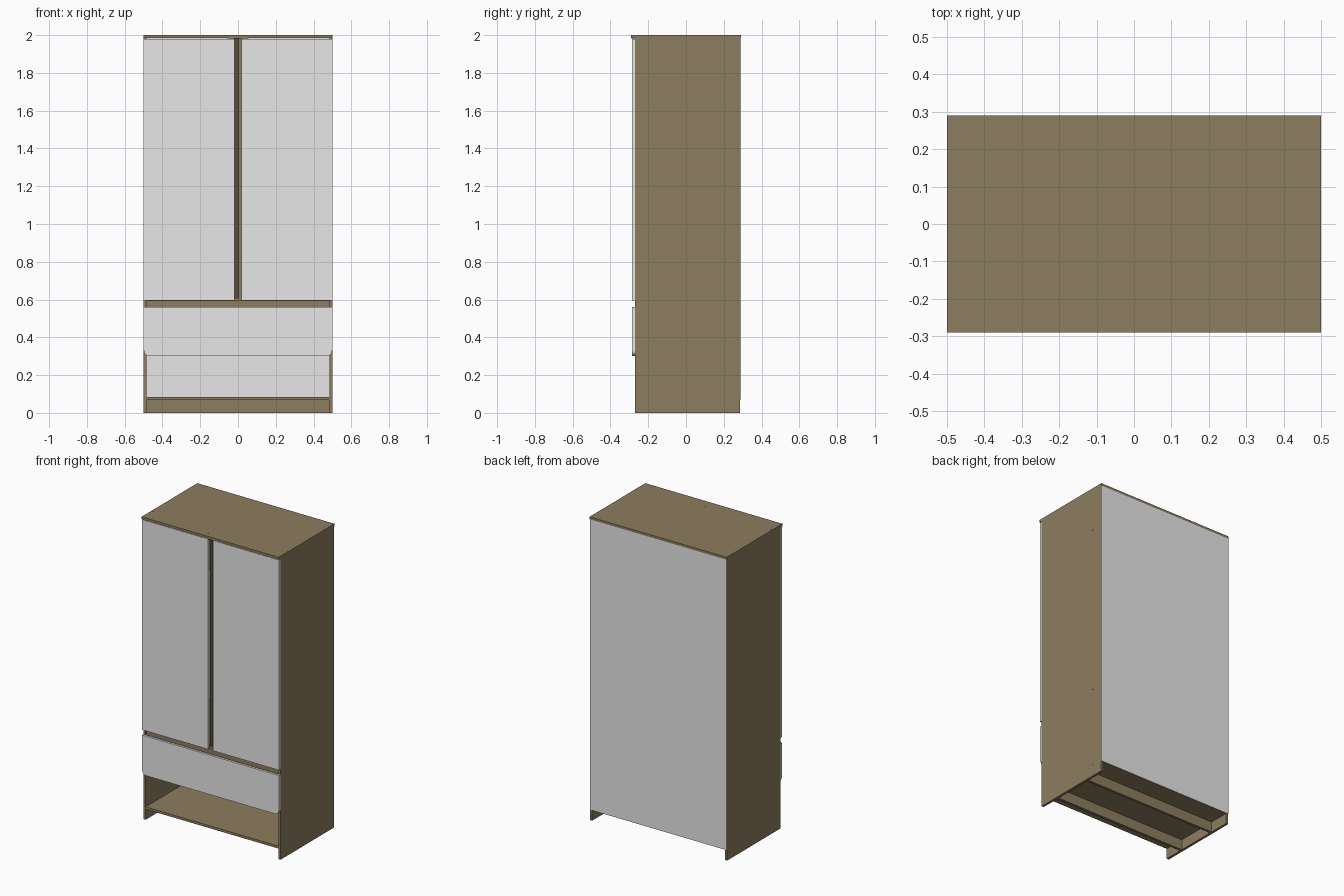
import bpy, bmesh, math

if "Cube" in bpy.data.objects:
    bpy.data.objects.remove(bpy.data.objects["Cube"])


def material(name, rgb):
    m = bpy.data.materials.new(name)
    m.diffuse_color = (*rgb, 1)
    m.use_nodes = True
    m.node_tree.nodes["Principled BSDF"].inputs["Base Color"].default_value = m.diffuse_color
    return m


WOOD = material("brown wood", (0.27, 0.205, 0.115))
WHITE = material("white panel", (0.8, 0.8, 0.8))
DARK = material("dark recess", (0.09, 0.075, 0.05))


def finish(name, bm, mat):
    bmesh.ops.recalc_face_normals(bm, faces=bm.faces)
    me = bpy.data.meshes.new(name)
    bm.to_mesh(me)
    bm.free()
    me.materials.append(mat)
    ob = bpy.data.objects.new(name, me)
    bpy.context.collection.objects.link(ob)
    return ob


def board(name, x, y, z, mat=WOOD):
    """Box from (min, max) ranges."""
    bm = bmesh.new()
    bmesh.ops.create_cube(bm, size=1)
    for v in bm.verts:
        v.co = [r[0] if c < 0 else r[1] for c, r in zip(v.co, (x, y, z))]
    return finish(name, bm, mat)


def screw(name, pos, axis, r=0.005):
    """Small flat screw cap, just proud of the panel."""
    bm = bmesh.new()
    bmesh.ops.create_cone(bm, cap_ends=True, segments=12, radius1=r, radius2=r, depth=0.002)
    ob = finish(name, bm, WOOD)
    ob.location = pos
    if axis == "x":
        ob.rotation_euler.y = math.pi / 2


T = 0.016                 # board thickness
FRONT, BACK = -0.27, 0.286
IN = 0.5 - T              # inner half width

# carcass
board("top_panel", (-0.5, 0.5), (-0.29, 0.29), (2 - T, 2))
for s, side in ((-1, "left"), (1, "right")):
    board(side + "_side_panel", sorted((s * IN, s * 0.5)), (FRONT, BACK), (0, 2 - T))
board("back_panel", (-0.498, 0.498), (BACK, 0.29), (0.07, 2 - T), WHITE)
board("base_panel", (-IN, IN), (FRONT, BACK), (0.069, 0.085))
board("middle_shelf", (-IN, IN), (FRONT, BACK), (0.592, 0.608))
board("upper_shelf", (-IN, IN), (-0.15, BACK), (1.702, 1.718))
board("drawer_rail", (-IN, IN), (-0.262, -0.246), (0.5, 0.592))
for name, y in (("front_plinth_rail", -0.145), ("back_plinth_rail", 0.135)):
    board(name, (-IN, IN), (y, y + T), (0, 0.069))

# strip seen between the doors
board("centre_stile", (0.003, 0.018), (FRONT, -0.15), (0.608, 2 - T))
board("centre_recess", (-0.02, 0.003), (-0.262, -0.15), (0.608, 2 - T), DARK)
board("door_catch", (-0.055, 0.055), (-0.288, -0.21), (1.981, 2 - T), DARK)

# doors
for s, side in ((-1, "left"), (1, "right")):
    board(side + "_door", sorted((s * 0.018, s * 0.499)), (-0.286, -0.271), (0.595, 1.98), WHITE)

# drawer front with rounded lower corners
R, W, ZB = 0.032, 0.499, 0.30
pts = [(W, 0.56), (-W, 0.56)]
for sx, start in ((-1, 180), (1, 270)):
    for i in range(9):
        a = math.radians(start + i * 90 / 8)
        pts.append((sx * (W - R) + R * math.cos(a), ZB + R + R * math.sin(a)))
bm = bmesh.new()
face = bm.faces.new([bm.verts.new((x, -0.286, z)) for x, z in pts])
ext = bmesh.ops.extrude_face_region(bm, geom=[face])
for v in ext["geom"]:
    if isinstance(v, bmesh.types.BMVert):
        v.co.y = -0.271
finish("drawer_front", bm, WHITE)

# drawer box behind the front
for s, side in ((-1, "left"), (1, "right")):
    board(side + "_drawer_side", sorted((s * 0.454, s * 0.47)), (-0.271, 0.23), (0.335, 0.49))
board("drawer_back", (-0.454, 0.454), (0.214, 0.23), (0.335, 0.49))
board("drawer_bottom", (-0.47, 0.47), (-0.271, 0.23), (0.33, 0.335), WHITE)

# screw caps on the sides and top
for s in (-1, 1):
    for y, z in ((-0.19, 0.6), (0.205, 0.6), (-0.19, 0.077), (0.205, 0.077),
                 (-0.08, 1.71), (0.205, 1.71)):
        screw("side_screw", (s * 0.4995, y, z), "x")
    for x, y, r in ((0.492, 0.207, 0.005), (0.492, -0.185, 0.005),
                    (0.017, -0.224, 0.003), (0.042, -0.25, 0.004)):
        screw("top_screw", (s * x, y, 1.9995), "z", r)
